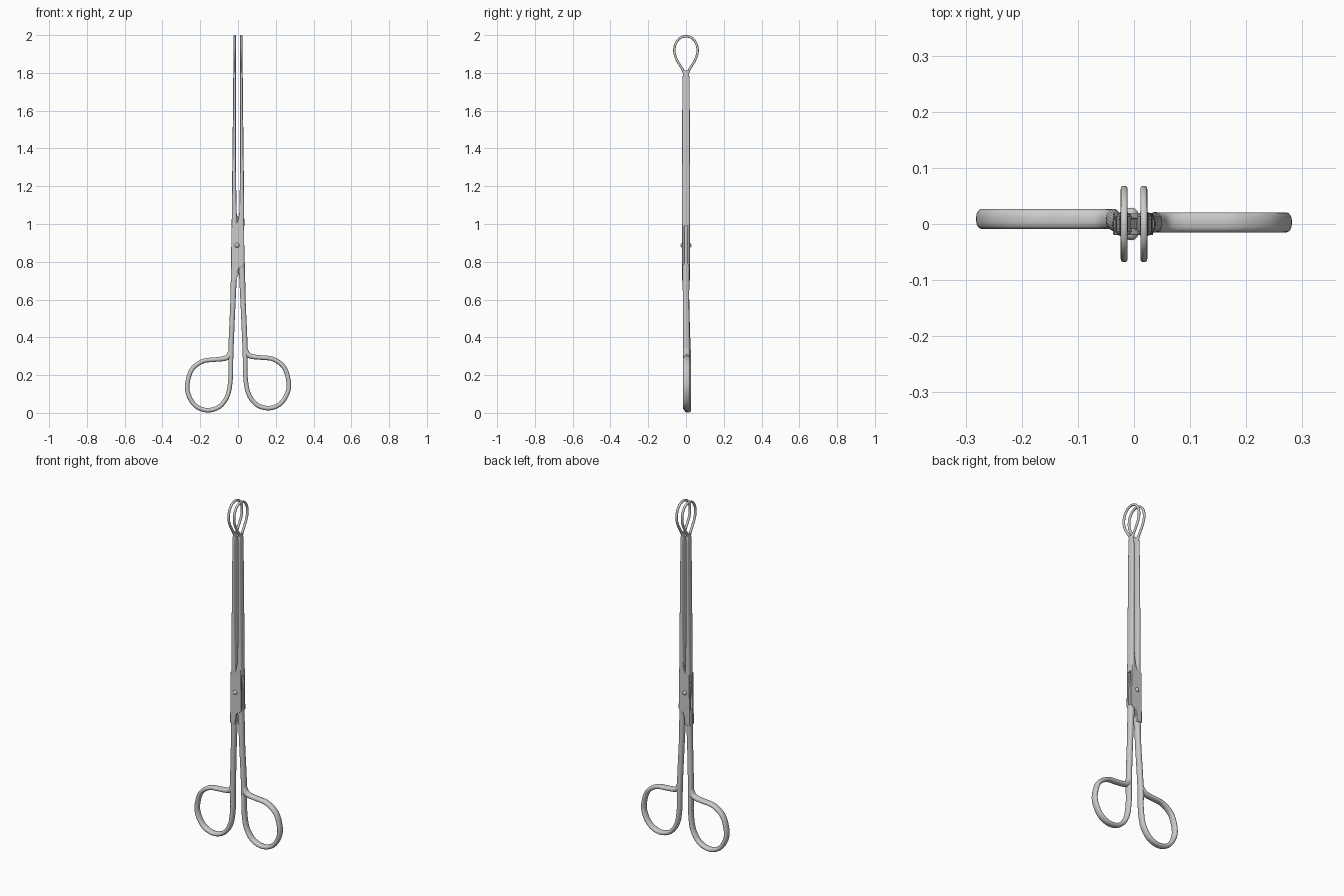
import bpy, bmesh, math
from mathutils import Vector

if "Cube" in bpy.data.objects:
    bpy.data.objects.remove(bpy.data.objects["Cube"])


def finish(name, bm, bevel=0):
    bmesh.ops.recalc_face_normals(bm, faces=bm.faces)
    me = bpy.data.meshes.new(name)
    bm.to_mesh(me)
    bm.free()
    ob = bpy.data.objects.new(name, me)
    bpy.context.collection.objects.link(ob)
    if bevel:
        m = ob.modifiers.new("edge_rounding", 'BEVEL')
        m.width, m.segments = bevel, 2
    bpy.ops.object.select_all(action='DESELECT')
    ob.select_set(True)
    bpy.context.view_layer.objects.active = ob
    bpy.ops.object.shade_smooth_by_angle(angle=math.radians(40))
    return ob


def spline(rows, steps):
    """Catmull-Rom through rows of (x, y, z, in-plane half width, half depth)."""
    P = [Vector(r) for r in rows]
    P = [2 * P[0] - P[1]] + P + [2 * P[-1] - P[-2]]
    out = []
    for a, b, c, d in zip(P, P[1:], P[2:], P[3:]):
        for i in range(steps):
            t = i / steps
            out.append(0.5 * (2 * b + (c - a) * t + (2 * a - 5 * b + 4 * c - d) * t * t
                              + (3 * b - a - 3 * c + d) * t ** 3))
    return out + [P[-2]]


def sweep(name, rows, normal, power=2.4, steps=6, sides=20):
    """Sweep a rounded section along a path lying in the plane with this normal."""
    pts = spline(rows, steps)
    n = Vector(normal)
    bm = bmesh.new()
    rings = []
    for i, p in enumerate(pts):
        c = Vector(p[:3])
        t = Vector(pts[min(i + 1, len(pts) - 1)][:3]) - Vector(pts[max(i - 1, 0)][:3])
        s = n.cross(t).normalized()
        ring = []
        for k in range(sides):
            a = math.tau * (k + 0.5) / sides
            u, v = math.cos(a), math.sin(a)
            u = math.copysign(abs(u) ** (2 / power), u)
            v = math.copysign(abs(v) ** (2 / power), v)
            ring.append(bm.verts.new(c + s * u * p[3] + n * v * p[4]))
        rings.append(ring)
    for a, b in zip(rings, rings[1:]):
        for k in range(sides):
            j = (k + 1) % sides
            bm.faces.new((a[k], a[j], b[j], b[k]))
    bm.faces.new(rings[0])
    bm.faces.new(rings[-1])
    return finish(name, bm)


def plate(name, outline, y0, y1, bevel):
    bm = bmesh.new()
    f = bm.faces.new([bm.verts.new((x, y0, z)) for x, z in outline])
    r = bmesh.ops.extrude_face_region(bm, geom=[f])
    vs = [g for g in r['geom'] if isinstance(g, bmesh.types.BMVert)]
    bmesh.ops.translate(bm, verts=vs, vec=(0, y1 - y0, 0))
    return finish(name, bm, bevel)


# x, z, in-plane half width, half depth: shank running down and around the finger ring
handle = [(.019, .79, .017, .019), (.022, .72, .016, .018), (.027, .58, .014, .017),
          (.034, .40, .014, .017), (.036, .30, .013, .018), (.037, .20, .012, .018),
          (.052, .11, .012, .018), (.095, .049, .012, .018), (.16, .029, .012, .018),
          (.222, .052, .012, .018), (.260, .11, .012, .018), (.266, .17, .012, .018),
          (.242, .245, .012, .018), (.185, .288, .012, .018), (.12, .297, .012, .018),
          (.075, .302, .013, .018), (.048, .315, .015, .018), (.034, .35, .012, .016)]

# teardrop jaw loop: y, z
half_loop = [(.007, 1.775), (.013, 1.808), (.029, 1.836), (.049, 1.87), (.061, 1.908),
             (.057, 1.949), (.035, 1.982)]
loop = half_loop + [(0, 1.994)] + [(-y, z) for y, z in reversed(half_loop)]

for side, s, dz, y_ring in (("left", -1, -.015, .009), ("right", 1, -.004, .003)):
    # shank and finger ring in one sweep
    rows = []
    for x, z, w, d in handle:
        f = min(1, max(0, (.6 - z) / .3))
        rows.append((s * (x + .002 * f), y_ring * f, z + dz * f, w, d))
    sweep(side + "_handle", rows, (0, 1, 0))

    # long tapering jaw arm
    arm = [(.018, .99, .016, .020), (.0195, 1.04, .0135, .021), (.0205, 1.2, .011, .021),
           (.020, 1.4, .009, .0205), (.019, 1.6, .008, .020), (.018, 1.75, .0075, .019),
           (.018, 1.812, .0065, .015)]
    sweep(side + "_jaw_arm", [(s * x, 0, z, w, d) for x, z, w, d in arm], (0, 1, 0), power=4)

    # open ring at the tip
    sweep(side + "_jaw_loop", [(s * .0175, y, z, .0065, .0062) for y, z in loop], (1, 0, 0),
          power=2.6, steps=5, sides=14)

# box lock cheeks, front and back
cheek = [(-.037, .76), (-.0355, .90), (-.034, 1.0), (-.006, 1.005), (.001, 1.025),
         (.007, 1.06), (.030, 1.05), (.033, .90), (.034, .787), (.027, .777), (.004, .766),
         (-.001, .745), (-.006, .70), (-.037, .70)]
plate("lock_cheek_front", cheek, -.020, -.009, .002)
plate("lock_cheek_back", cheek, .009, .020, .002)

# tongue passing between the cheeks
tongue = [(.035, .73), (.027, .80), (.026, .90), (.016, 1.0), (-.006, 1.05), (-.029, 1.05),
          (-.029, .88), (-.014, .79), (.002, .73)]
plate("lock_tongue", tongue, -.0092, .0092, .001)

# pivot pin with domed ends
bm = bmesh.new()
bmesh.ops.create_uvsphere(bm, u_segments=24, v_segments=12, radius=.013)
for v in bm.verts:
    v.co.y += math.copysign(.016, v.co.y) if abs(v.co.y) > 1e-5 else 0
    v.co += Vector((-.005, 0, .887))
finish("pivot_pin", bm)
